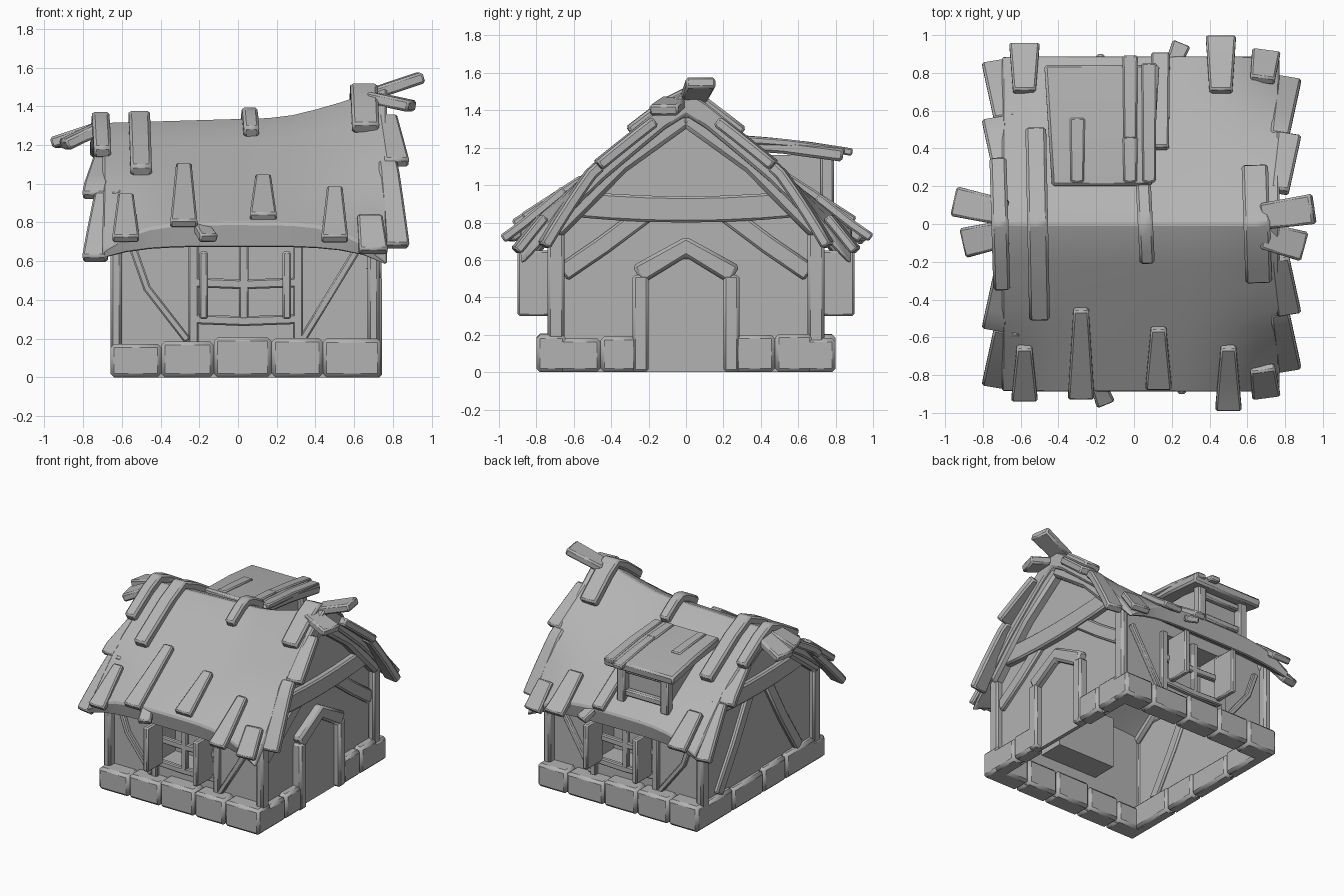
import bpy, bmesh, math, random
from mathutils import Vector

random.seed(4)
if "Cube" in bpy.data.objects:
    bpy.data.objects.remove(bpy.data.objects["Cube"])

grey = bpy.data.materials.new("plain_grey")
grey.use_nodes = True
shade = (0.45, 0.45, 0.45, 1)
grey.diffuse_color = shade
grey.node_tree.nodes["Principled BSDF"].inputs["Base Color"].default_value = shade

# Main sizes
LEFT_WALL, RIGHT_WALL, WALL_DEPTH = -0.62, 0.68, 0.68
ROOF_LEFT, ROOF_RIGHT, EAVE = -0.7, 0.77, 0.89
FOOTING, DOOR_HEIGHT = 0.19, 0.52
ALONG_X, ALONG_Y = Vector((1, 0, 0)), Vector((0, 1, 0))
UP = Vector((0, 0, 1))


def finish(name, bm, bevel=0.0):
    """Turn a bmesh into a shaded object."""
    bmesh.ops.recalc_face_normals(bm, faces=bm.faces)
    mesh = bpy.data.meshes.new(name)
    bm.to_mesh(mesh)
    bm.free()
    mesh.materials.append(grey)
    part = bpy.data.objects.new(name, mesh)
    bpy.context.collection.objects.link(part)
    if bevel:
        modifier = part.modifiers.new("Bevel", "BEVEL")
        modifier.width, modifier.segments = bevel, 1
    bpy.ops.object.select_all(action="DESELECT")
    part.select_set(True)
    bpy.context.view_layer.objects.active = part
    bpy.ops.object.shade_smooth_by_angle(angle=math.radians(35))


def loft(name, rings, bevel=0.0, open_start=False):
    """Skin a list of point rings and cap the ends."""
    bm = bmesh.new()
    loops = [[bm.verts.new(point) for point in ring] for ring in rings]
    count = len(rings[0])
    for near, far in zip(loops, loops[1:]):
        for i in range(count):
            j = (i + 1) % count
            bm.faces.new((near[i], near[j], far[j], far[i]))
    if not open_start:
        bm.faces.new(loops[0])
    bm.faces.new(loops[-1])
    finish(name, bm, bevel)


def plank(name, path, start, end, thick, normal=UP):
    """Tapered timber along a path, its broad face turned to the normal."""
    points = [Vector(p) for p in path]
    last = len(points) - 1
    rings = []
    for i, p in enumerate(points):
        along = (points[min(i + 1, last)] - points[max(i - 1, 0)]).normalized()
        side = normal.cross(along).normalized()
        across = side * (start + (end - start) * i / last) / 2
        rise = along.cross(side) * thick / 2
        rings.append([p + across + rise, p - across + rise, p - across - rise, p + across - rise])
    loft(name, rings, bevel=thick / 5)


def box(name, x, y, z, bevel=0.01):
    """Block between a low and a high value on every axis."""
    bm = bmesh.new()
    bmesh.ops.create_cube(bm, size=1)
    for vert in bm.verts:
        vert.co = [max(span) if c > 0 else min(span) for c, span in zip(vert.co, (x, y, z))]
    finish(name, bm, bevel)


def droop(x, y):
    """How far the eave corners hang down."""
    return 0.15 * (x / 0.7) ** 4 * max(0, abs(y) - 0.5) / 0.4


def roof_z(x, y):
    """Roof surface: straight slopes, with the ridge rising toward the right end."""
    rise = 0.02 + 0.03 * x + 0.3 * max(0, x - 0.2) ** 1.3
    return 1.35 - 0.62 * math.hypot(y, 0.05) + rise * max(0, 1 - abs(y) / EAVE) - droop(x, y)


# Roof: thick shell with a blunt eave, thinner at the hanging corners
rows = [EAVE * i / 8 for i in range(-8, 9)]
rings = []
for step in range(13):
    x = ROOF_LEFT + (ROOF_RIGHT - ROOF_LEFT) * step / 12
    top = [(x, y, roof_z(x, y)) for y in rows]
    low = [(x, y * 0.97, roof_z(x, y) - 0.13 + 0.6 * droop(x, y)) for y in reversed(rows)]
    rings.append(top + low)
loft("roof", rings, bevel=0.03)


def shingle(name, start, end, narrow, wide, thick=0.05, sink=0.0):
    """Plank draped over the roof between two plan positions."""
    path = []
    for step in range(7):
        x, y = Vector(start).lerp(Vector(end), step / 6)
        path.append((x, y, roof_z(x, y) + thick / 3 - sink))
    plank(name, path, narrow, wide, thick)


# Straps over the ridge
for x, reach, width in ((-0.7, 0.34, 0.09), (-0.5, 0.5, 0.11), (0.07, 0.2, 0.08), (0.66, 0.3, 0.14)):
    shingle("ridge_strap", (x, -reach), (x - 0.02, reach), width, width, 0.07)

# Long shingles hanging over the front and back eaves
for x, top, tip in ((-0.58, 0.65, 0.93), (-0.28, 0.45, 0.92), (0.13, 0.55, 0.87), (0.5, 0.65, 0.98)):
    shingle("front_shingle", (x, -top), (x, -tip), 0.08, 0.14)
for x, tip in ((-0.58, 0.95), (0.46, 0.99)):
    shingle("back_shingle", (x, 0.7), (x, tip), 0.12, 0.16)
shingle("back_strip", (0.14, 0.4), (0.14, 0.9), 0.09, 0.1)
for side in (-1, 1):
    shingle("corner_shingle", (0.68, side * 0.76), (0.7, side * 0.91), 0.13, 0.15)
    shingle("loose_shingle", (side * 0.2, side * 0.83), (side * 0.2 + 0.05, side * 0.95), 0.08, 0.1, sink=0.06)
    # Shingles fanning out past the gable edges
    for edge, tops in ((ROOF_LEFT + 0.01, (0.25, 0.55)), (ROOF_RIGHT, (0.17, 0.46))):
        for top in tops:
            flare = math.copysign(0.05, edge)
            shingle("gable_shingle", (edge, side * top), (edge + flare, side * (top + 0.3)), 0.1, 0.13, 0.06, 0.07)

# Splintered chips at the ridge ends
for y, height, reach in ((0.04, 1.55, 0.95), (-0.06, 1.4, 0.9), (0.06, 1.21, -0.95), (-0.05, 1.2, -0.9)):
    root = math.copysign(0.68, reach)
    plank("ridge_chip", [(root, y, roof_z(root, y)), (reach, y * 2, height)], 0.14, 0.16, 0.06)

# Gable walls reaching up into the roof
for x in (LEFT_WALL, RIGHT_WALL):
    outline = [(WALL_DEPTH, 0)] + [(y, roof_z(x, y) - 0.07) for y in (WALL_DEPTH, 0, -WALL_DEPTH)]
    outline.append((-WALL_DEPTH, 0))
    loft("gable_wall", [[(x * inset, y, z) for y, z in outline] for inset in (1, 0.98)])


def upright_rect(left, right, low, high, y):
    return [(left, y, low), (right, y, low), (right, y, high), (left, y, high)]


# Long walls, each with a deep window recess
for side in (-1, 1):
    y = side * WALL_DEPTH
    loft("long_wall", [upright_rect(LEFT_WALL, RIGHT_WALL, 0, 0.8, y),
                       upright_rect(-0.21, 0.29, 0.3, 0.7, y),
                       upright_rect(-0.21, 0.29, 0.3, 0.7, y - side * 0.2)], open_start=True)


# Stone footing
def stone_row(count, start, end, place):
    size = (end - start) / count
    joints = [start + size * i for i in range(count + 1)]
    for i in range(1, count):
        joints[i] += random.uniform(-size, size) / 9
    for span in zip(joints, joints[1:]):
        height = FOOTING + random.uniform(-0.02, 0.02)
        x, y = place(span)
        box("foundation_stone", x, y, (0, height), bevel=0.02)


for side in (-1, 1):
    stone_row(5, LEFT_WALL - 0.04, 0.74, lambda span: (span, (side * 0.64, side * 0.8)))
    stone_row(2, 0.26, WALL_DEPTH, lambda span: ((0.62, 0.74), [side * y for y in span]))
stone_row(4, -WALL_DEPTH, WALL_DEPTH, lambda span: ((LEFT_WALL - 0.04, LEFT_WALL + 0.06), span))


def gable_beam(name, x, path, width, thick=0.06):
    """Timber lying on a gable wall; the path holds y and z."""
    plank(name, [(x, y, z) for y, z in path], width, width, thick, ALONG_X)


def wall_beam(name, y, path, width=0.04):
    """Timber lying on a long wall; the path holds x and z."""
    plank(name, [(x, y, z) for x, z in path], width, width, 0.04, ALONG_Y)


# Gable timbers and corner posts
for x in (LEFT_WALL - 0.01, RIGHT_WALL + 0.02):
    gable_beam("tie_beam", x, [(y / 5, 0.87 + y * y / 300) for y in range(-3, 4)], 0.14)
    for side in (-1, 1):
        rafter = [(side * y, roof_z(x, y) - 0.12) for y in (0.7, 0.35, 0)]
        gable_beam("gable_rafter", x, rafter, 0.1, 0.1)
        box("corner_post", (x - 0.03, x + 0.03), (side * 0.65, side * 0.74), (FOOTING - 0.04, 0.8), 0.015)
for side in (-1, 1):
    gable_beam("gable_brace", RIGHT_WALL, [(side * 0.66, 0.53), (side * 0.44, 0.68), (side * 0.2, 0.86)], 0.1)
    gable_beam("rear_brace", LEFT_WALL, [(side * 0.5, FOOTING), (side * 0.3, 0.5), (side * 0.1, 0.85)], 0.09)
    box("door_jamb", (0.66, 0.745), (side * 0.2, side * 0.285), (0, DOOR_HEIGHT), 0.015)

# Door leaf under a pointed lintel
gable_beam("door_lintel", 0.7, [(-0.26, DOOR_HEIGHT), (0, 0.67), (0.26, DOOR_HEIGHT)], 0.11, 0.085)
leaf = [(-0.21, 0), (0.21, 0), (0.21, DOOR_HEIGHT), (0, 0.62), (-0.21, DOOR_HEIGHT)]
loft("door", [[(x, y, z) for y, z in leaf] for x in (RIGHT_WALL, RIGHT_WALL + 0.015)])

# Long walls: framing, window bars and open shutters on both sides
for side in (-1, 1):
    y = side * (WALL_DEPTH + 0.02)
    for x in (-0.23, 0.31):
        wall_beam("window_post", y, [(x, 0.7), (x, FOOTING - 0.03)], 0.05)
    for z in (0.3, 0.49):
        wall_beam("window_bar", y, [(-0.22, z), (0.03, z - 0.01), (0.3, z)], 0.05)
    wall_beam("window_mullion", y, [(0.03, 0.7), (0.03, 0.3)], 0.05)
    wall_beam("right_brace", y, [(0.33, FOOTING), (0.61, 0.65)])
    wall_beam("left_brace", y, [(-0.54, 0.66), (-0.47, 0.46), (-0.26, FOOTING)])
    for x in (-0.2, 0.23):
        box("shutter", (x, x + 0.045), (y, side * 0.9), (0.3, 0.65))

# Dormer on the back slope, with a low shed roof
middle, spread, face = -0.17, 0.19, 0.72
box("dormer_body", (middle - spread, middle + spread), (0.3, face), (0.85, 1.16), 0)
for x in (middle - spread, middle + spread):
    box("dormer_post", (x - 0.035, x + 0.035), (face, 0.79), (0.85, 1.15))
for name, z in (("dormer_sill", 0.9), ("dormer_header", 1.08)):
    box(name, (middle - spread, middle + spread), (face, 0.77), (z, z + 0.05))


def dormer_plank(name, x, start, end, width, thick, lift):
    path = [(x, y, 1.23 - 0.1 * y * y + lift) for y in (start, (start + end) / 2, end)]
    plank(name, path, width, width * 1.15, thick)


dormer_plank("dormer_roof", middle, 0.2, 0.84, 0.53, 0.07, 0)
for x, start, end in ((-0.3, 0.22, 0.56), (-0.02, 0.22, 0.46), (-0.02, 0.45, 0.89), (0.08, 0.22, 0.85)):
    dormer_plank("dormer_shingle", x, start, end, 0.07, 0.04, 0.025)
